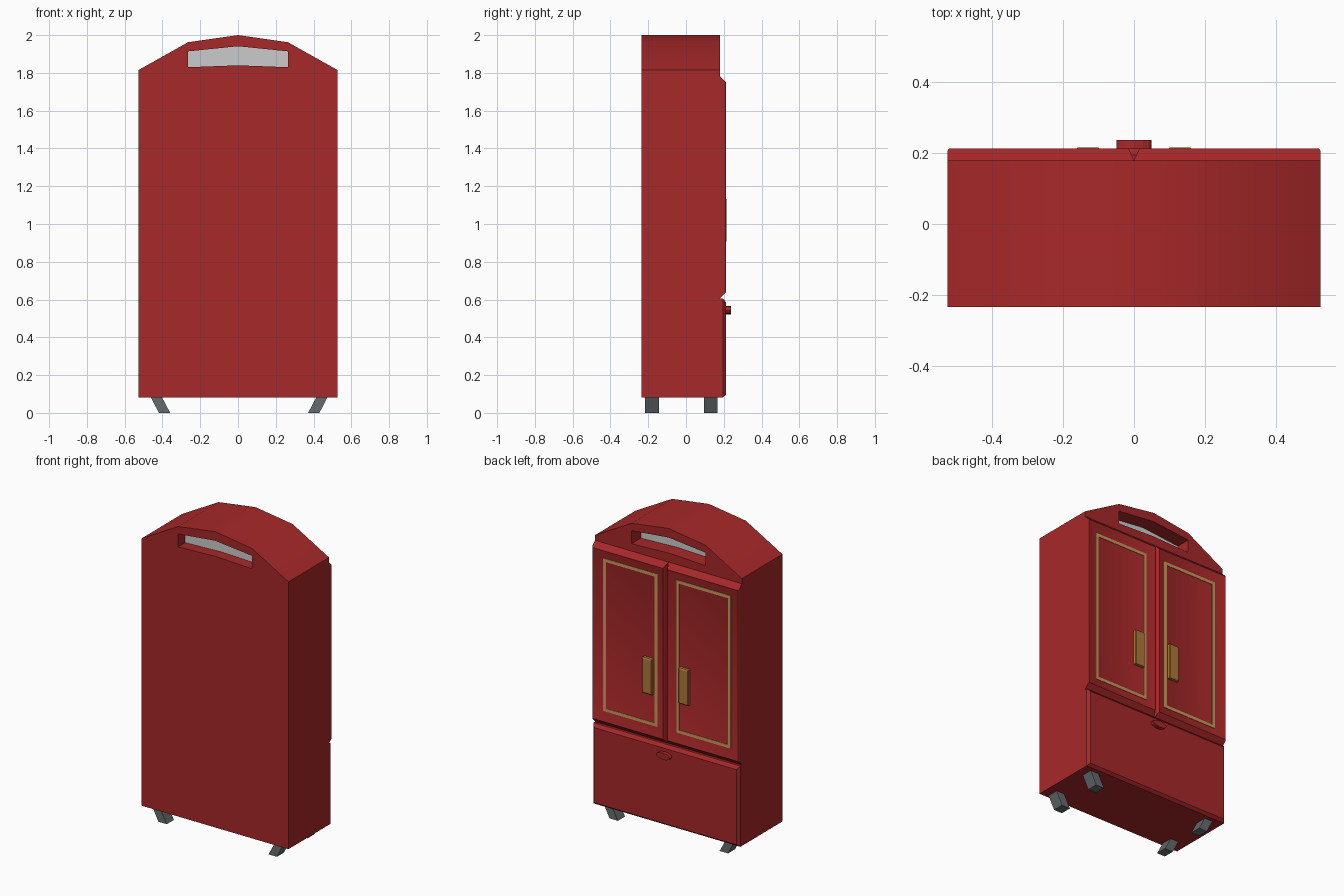
import bpy, bmesh, math

if "Cube" in bpy.data.objects:
    bpy.data.objects.remove(bpy.data.objects["Cube"])


def material(name, rgb):
    m = bpy.data.materials.new(name)
    m.diffuse_color = (*rgb, 1)
    m.use_nodes = True
    m.node_tree.nodes["Principled BSDF"].inputs["Base Color"].default_value = m.diffuse_color
    return m


RED = material("red_paint", (0.39, 0.021, 0.022))
GOLD = material("gold_trim", (0.60, 0.32, 0.11))
BRASS = material("brass", (0.42, 0.19, 0.04))
STEEL = material("dark_steel", (0.13, 0.15, 0.155))


def loft(name, rings, mat=None, mirror=False):
    """Closed solid skinned through equal-length rings of points."""
    n = len(rings[0])
    verts = [p for r in rings for p in r]
    faces = [list(range(n))[::-1], [len(verts) - n + i for i in range(n)]]
    for k in range(len(rings) - 1):
        for i in range(n):
            j = (i + 1) % n
            faces.append((k * n + i, k * n + j, (k + 1) * n + j, (k + 1) * n + i))
    me = bpy.data.meshes.new(name)
    me.from_pydata(verts, [], faces)
    bm = bmesh.new()
    bm.from_mesh(me)
    bmesh.ops.recalc_face_normals(bm, faces=bm.faces)
    bm.to_mesh(me)
    bm.free()
    ob = bpy.data.objects.new(name, me)
    bpy.context.collection.objects.link(ob)
    if mat:
        me.materials.append(mat)
    if mirror:
        mod = ob.modifiers.new("mirror", 'MIRROR')
        mod.use_mirror_merge = False
    return ob


def smooth(ob):
    """Smooth shading with edges over 30 degrees kept sharp."""
    ob.data.shade_smooth()
    ob.data.set_sharp_from_angle(angle=math.radians(30))


def prism(name, pts, y0, y1, mat=None, mirror=False):
    return loft(name, [[(x, y, z) for x, z in pts] for y in (y0, y1)], mat, mirror)


def panel(name, levels, mat, mirror=False):
    """Stack of rectangles (y, x0, x1, z0, z1), for chamfered panels."""
    return loft(name, [[(a, y, c), (b, y, c), (b, y, d), (a, y, d)]
                       for y, a, b, c, d in levels], mat, mirror)


# Arched cabinet
body = prism("cabinet_body", [(-.527, .082), (.527, .082), (.527, 1.815), (.265, 1.962),
                              (0, 2), (-.265, 1.962), (-.527, 1.815)], -.235, .18, RED)
smooth(body)

# Window slot in the arch
cutter = prism("slot_cutter", [(-.265, 1.83), (0, 1.84), (.265, 1.83),
                               (.265, 1.914), (0, 1.941), (-.265, 1.914)], -.4, .4)
cutter.hide_render = True
cutter.hide_viewport = True
cut = body.modifiers.new("slot", 'BOOLEAN')
cut.operation = 'DIFFERENCE'
cut.solver = 'EXACT'
cut.object = cutter

# Grey panel set inside the slot
prism("slot_panel", [(-.27, 1.825), (0, 1.835), (.27, 1.825),
                     (.27, 1.92), (0, 1.947), (-.27, 1.92)], -.163, .085)

# Upper doors: chamfered rim around a shallow dished face
smooth(panel("door", [(.178, 0, .527, .607, 1.782), (.18, 0, .527, .607, 1.782),
                      (.207, .0125, .527, .635, 1.755), (.213, .015, .523, .641, 1.749),
                      (.193, .065, .463, .695, 1.695)], RED, True))

# Lower drawer and its oval knob
panel("drawer", [(.178, -.527, .527, .082, .605), (.195, -.527, .527, .082, .605),
                 (.213, -.512, .512, .097, .585)], RED)
oval = [(.05 * math.cos(i * math.pi / 6), .543 + .022 * math.sin(i * math.pi / 6))
        for i in range(12)]
prism("drawer_knob", oval, .21, .237, RED)

# Gold border lines on the doors
X0, X1, Z0, Z1, W = .068, .457, .70, 1.69, .02
for side, (a, b, c, d) in {"left": (X0, X0 + W, Z0, Z1), "right": (X1 - W, X1, Z0, Z1),
                           "bottom": (X0 + W, X1 - W, Z0, Z0 + W),
                           "top": (X0 + W, X1 - W, Z1 - W, Z1)}.items():
    panel("door_trim_" + side, [(.188, a, b, c, d), (.1955, a, b, c, d)], GOLD, True)

# Door handles
panel("door_handle", [(.188, .095, .165, .905, 1.135), (.211, .095, .165, .905, 1.135),
                      (.2155, .1, .16, .912, 1.128)], BRASS, True)

# Slanted feet
for end, y in (("front", -.217), ("back", .095)):
    foot = prism(end + "_foot", [(.365, 0), (.425, 0), (.468, .085), (.41, .085)],
                 y, y + .073, STEEL, True)
    foot.location.x = .006
